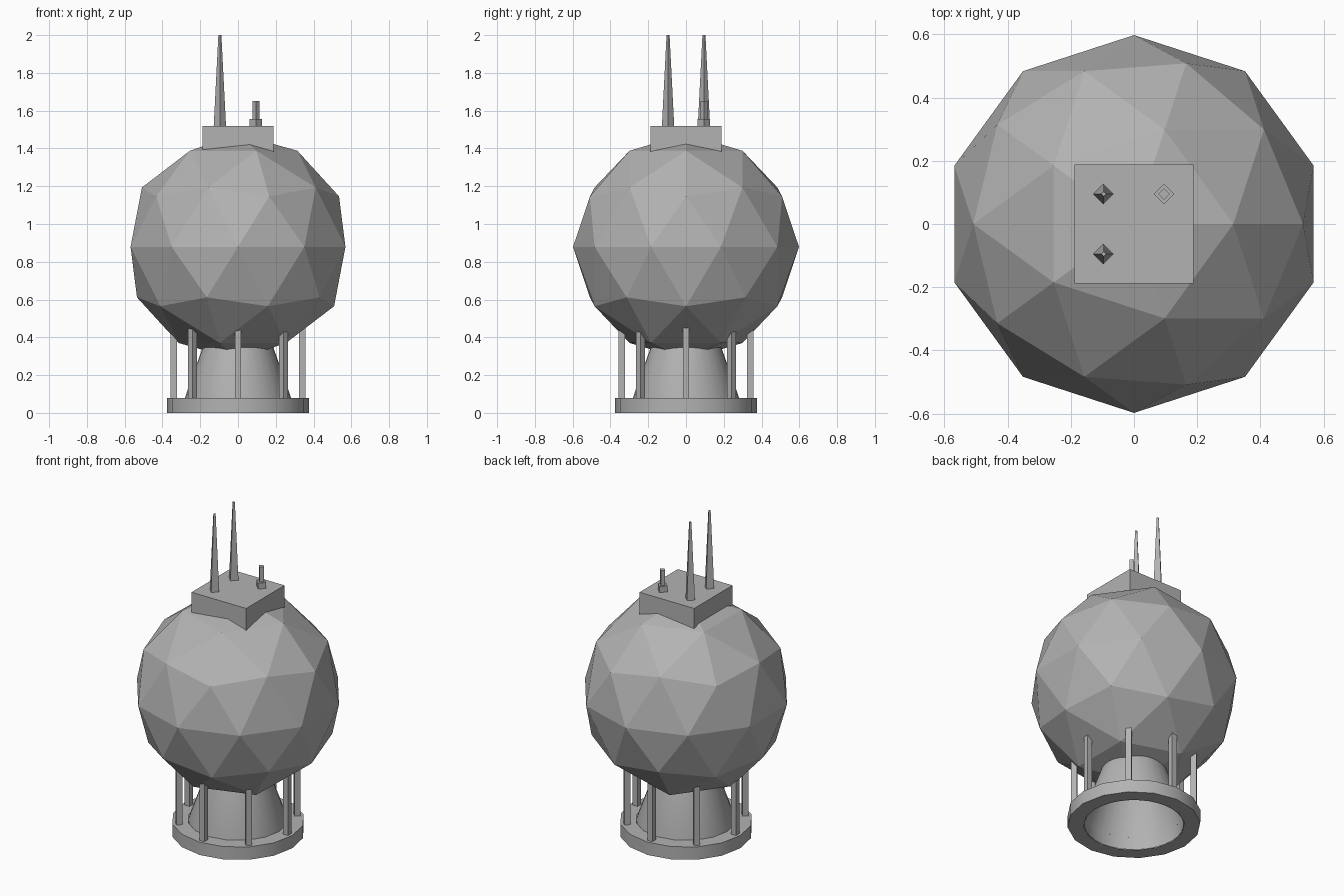
import bpy
import bmesh
import math
from mathutils import Matrix

if "Cube" in bpy.data.objects:
    bpy.data.objects.remove(bpy.data.objects["Cube"])

# Dark grey paint shared by every part
paint = bpy.data.materials.new("dark_grey")
paint.diffuse_color = (0.45, 0.45, 0.45, 1)
paint.use_nodes = True
paint.node_tree.nodes["Principled BSDF"].inputs["Base Color"].default_value = paint.diffuse_color


def make_object(name, bm, smooth=False):
    bmesh.ops.recalc_face_normals(bm, faces=bm.faces)
    mesh = bpy.data.meshes.new(name)
    bm.to_mesh(mesh)
    bm.free()
    mesh.materials.append(paint)
    obj = bpy.data.objects.new(name, mesh)
    bpy.context.collection.objects.link(obj)
    if smooth:
        bpy.ops.object.select_all(action='DESELECT')
        obj.select_set(True)
        bpy.context.view_layer.objects.active = obj
        bpy.ops.object.shade_smooth_by_angle(angle=math.radians(30))
    return obj


def box(name, loc, size, rot=0.0):
    bm = bmesh.new()
    m = Matrix.Translation(loc) @ Matrix.Rotation(rot, 4, 'Z') @ Matrix.Diagonal((*size, 1))
    bmesh.ops.create_cube(bm, size=1, matrix=m)
    return make_object(name, bm)


def lathe(name, profile, sides, loc=(0, 0), smooth=False):
    """Revolve (radius, z) points about z; vertices start on +x."""
    bm = bmesh.new()
    rings = []
    for i in range(sides):
        a = 2 * math.pi * i / sides
        rings.append([bm.verts.new((loc[0] + r * math.cos(a), loc[1] + r * math.sin(a), z))
                      for r, z in profile])
    for i in range(sides):
        p, q = rings[i], rings[(i + 1) % sides]
        for j in range(len(profile) - 1):
            bm.faces.new((p[j], q[j], q[j + 1], p[j + 1]))
    bmesh.ops.remove_doubles(bm, verts=bm.verts, dist=1e-5)
    return make_object(name, bm, smooth)


# Faceted spherical tank
bm = bmesh.new()
bmesh.ops.create_icosphere(bm, subdivisions=2, radius=0.598,
                           matrix=Matrix.Translation((0, 0, 0.879)))
make_object("sphere_tank", bm)

# Foot ring, with the open engine cone lining its hole
lathe("foot_ring", [(0.286, 0), (0.377, 0), (0.377, 0.08), (0.286, 0.08)], 16, smooth=True)
lathe("engine_cone", [(0.281, 0), (0.281, 0.08), (0.165, 0.41)], 32, smooth=True)

# Eight struts between ring and tank
for i in range(8):
    a = math.pi / 4 * i
    box(f"strut_{i + 1}", (0.34 * math.cos(a), 0.34 * math.sin(a), 0.275),
        (0.034, 0.034, 0.41), a)

# Equipment box on top
box("top_box", (0, 0, 1.425), (0.378, 0.378, 0.19))

# Two tall tapered antennas
for side, y in (("front", -0.095), ("back", 0.095)):
    lathe(f"{side}_antenna", [(0, 1.51), (0.033, 1.51), (0.008, 2.0), (0, 2.0)],
          4, (-0.096, y))

# Short stepped antenna
lathe("short_antenna", [(0, 1.51), (0.033, 1.51), (0.033, 1.557), (0.018, 1.557),
                        (0.018, 1.652), (0, 1.652)], 4, (0.095, 0.095))
